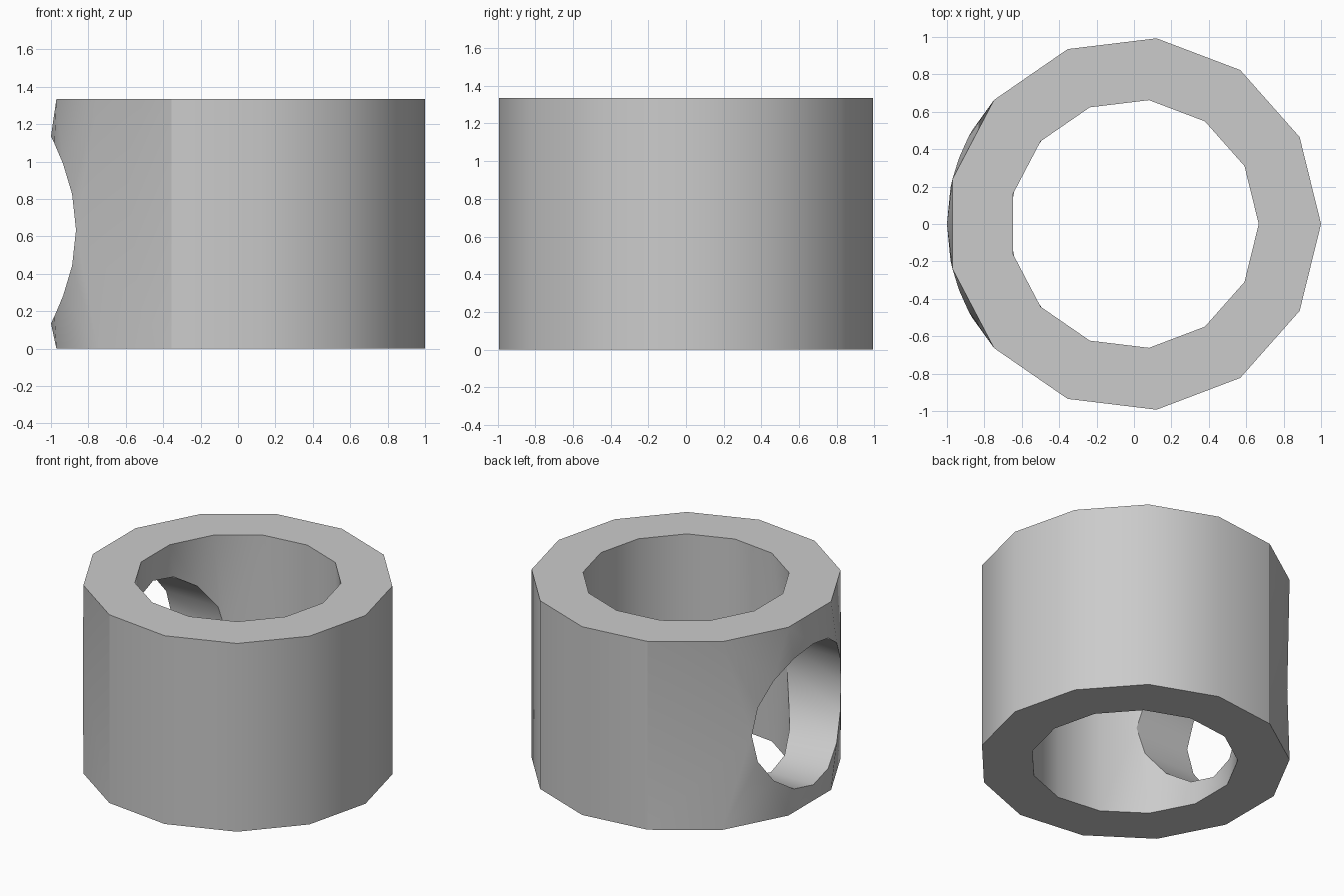
import bpy, bmesh, math

cube = bpy.data.objects.get("Cube")
if cube:
    bpy.data.objects.remove(cube)

SIDES, RIM = 13, 16
HEIGHT, OUTER, INNER = 1.335, 1.0, 0.667
HOLE_R, HOLE_Z = 0.5, 0.635

bm = bmesh.new()


def wall(radius):
    """Faceted tube wall with a round side opening on -x; returns its edge loops."""
    def ring(z):
        angles = [math.tau * k / SIDES for k in range(SIDES)]
        return [bm.verts.new((radius * math.cos(a), radius * math.sin(a), z)) for a in angles]

    bottom, top = ring(0), ring(HEIGHT)
    rim = []
    for j in range(RIM):
        a = math.tau * j / RIM
        y = HOLE_R * math.sin(a)
        rim.append(bm.verts.new((-math.sqrt(radius**2 - y**2), y, HOLE_Z + HOLE_R * math.cos(a))))

    # Plain panels away from the opening
    for k in range(SIDES):
        if not 4 <= k <= 8:
            n = (k + 1) % SIDES
            bm.faces.new((bottom[k], bottom[n], top[n], top[k]))

    # Panels beside the opening
    bm.faces.new((bottom[4], rim[4], top[4]))
    bm.faces.new((bottom[9], top[9], rim[12]))

    # Fans above and below the opening, mirrored front to back
    for loop, pole in ((top, 0), (bottom, 8)):
        bm.faces.new((loop[6], loop[7], rim[pole]))
        for back in (True, False):
            def edge(k):
                return loop[k if back else SIDES - k]

            def hole(i):
                j = i if pole == 0 else pole - i
                return rim[j if back else -j]

            for i in range(4):
                bm.faces.new((edge(6 - i // 2), hole(i), hole(i + 1)))
            bm.faces.new((edge(6), edge(5), hole(2)))
            bm.faces.new((edge(5), edge(4), hole(4)))
    return bottom, top, rim


# Bridge outer and inner walls: bottom face, top face and side tunnel
for a, b in zip(wall(OUTER), wall(INNER)):
    for i in range(len(a)):
        n = (i + 1) % len(a)
        bm.faces.new((a[i], a[n], b[n], b[i]))

bmesh.ops.recalc_face_normals(bm, faces=bm.faces[:])
mesh = bpy.data.meshes.new("collar_ring")
bm.to_mesh(mesh)
bm.free()

collar = bpy.data.objects.new("collar_ring", mesh)
bpy.context.collection.objects.link(collar)

# Plain grey material
grey = bpy.data.materials.new("light_grey")
grey.use_nodes = True
colour = (0.6, 0.6, 0.6, 1)
grey.diffuse_color = colour
for node in grey.node_tree.nodes:
    if node.type == 'BSDF_PRINCIPLED':
        node.inputs["Base Color"].default_value = colour
mesh.materials.append(grey)

# Smooth walls with crisp rims
bpy.ops.object.select_all(action='DESELECT')
collar.select_set(True)
bpy.context.view_layer.objects.active = collar
bpy.ops.object.shade_smooth_by_angle(angle=math.radians(30))
